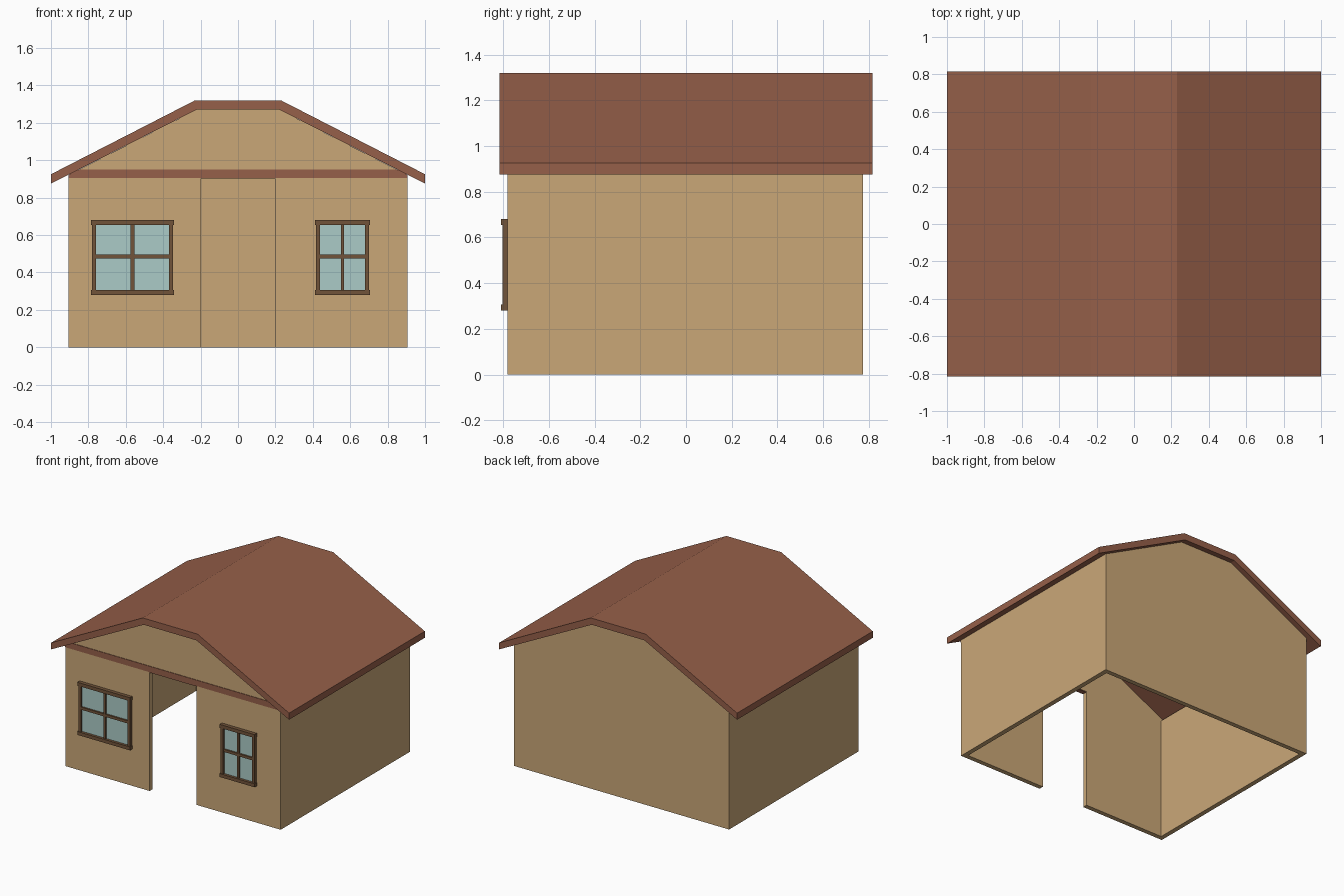
import bpy, bmesh

if "Cube" in bpy.data.objects:
    bpy.data.objects.remove(bpy.data.objects["Cube"])


def material(name, rgb):
    m = bpy.data.materials.new(name)
    # sRGB bytes to linear
    m.diffuse_color = [(c / 255) ** 2.2 for c in rgb] + [1]
    m.use_nodes = True
    m.node_tree.nodes["Principled BSDF"].inputs["Base Color"].default_value = m.diffuse_color
    return m


WALL = material("plaster", (201, 166, 119))
ROOF = material("roof_red", (149, 96, 75))
WOOD = material("window_wood", (112, 84, 60))
GLASS = material("window_glass", (170, 202, 198))


def prism(name, profile, y0, y1, mat):
    """Extrude an x-z outline from y0 to y1."""
    bm = bmesh.new()
    face = bm.faces.new([bm.verts.new((x, y0, z)) for x, z in profile])
    ext = bmesh.ops.extrude_face_region(bm, geom=[face], use_keep_orig=True)
    verts = [v for v in ext["geom"] if isinstance(v, bmesh.types.BMVert)]
    bmesh.ops.translate(bm, verts=verts, vec=(0, y1 - y0, 0))
    bmesh.ops.recalc_face_normals(bm, faces=bm.faces)
    mesh = bpy.data.meshes.new(name)
    bm.to_mesh(mesh)
    bm.free()
    mesh.materials.append(mat)
    ob = bpy.data.objects.new(name, mesh)
    bpy.context.collection.objects.link(ob)
    return ob


def box(name, x0, x1, y0, y1, z0, z1, mat):
    return prism(name, [(x0, z0), (x1, z0), (x1, z1), (x0, z1)], y0, y1, mat)


def mirrored(half):
    """Complete a right-hand outline with its mirror image."""
    return half + [(-x, z) for x, z in reversed(half)]


FRONT, BACK, SIDE, T = -0.78, 0.775, 0.905, 0.035
DOOR_X, DOOR_Z, EAVE = 0.197, 0.905, 0.922

# Roof shell with flat ridge
outer = [(-1, 0.925), (-0.23, 1.32), (0.23, 1.32), (1, 0.925)]
inner = [(1, 0.875), (0.222, 1.27), (-0.222, 1.27), (-1, 0.875)]
prism("roof", outer + inner, -0.815, 0.815, ROOF)

# Gable walls, the front one with a doorway
gable = [(SIDE, 0), (SIDE, EAVE), (0.222, 1.27)]
prism("back_wall", mirrored(gable), BACK - T, BACK, WALL)
prism("front_wall", mirrored([(DOOR_X, DOOR_Z), (DOOR_X, 0)] + gable),
      FRONT, FRONT + T, WALL)

# Side walls
for name, s in (("left_wall", -1), ("right_wall", 1)):
    xs = sorted((s * SIDE, s * (SIDE - T)))
    box(name, *xs, FRONT + T, BACK - T, 0, EAVE, WALL)

# Trim board across the front gable, and the door head below it
prism("gable_trim", mirrored([(SIDE, 0.905), (SIDE, EAVE), (0.852, 0.95)]),
      FRONT - 0.004, FRONT + 0.01, ROOF)
box("door_head", -DOOR_X, DOOR_X, FRONT - 0.004, FRONT + T - 0.003,
    DOOR_Z - 0.003, DOOR_Z + 0.01, ROOF)


def window(name, x0, x1, z0=0.28, z1=0.68):
    y, mid_x, mid_z = -0.803, (x0 + x1) / 2, (z0 + z1) / 2 + 0.005
    box(name + "_glass", x0 + 0.015, x1 - 0.015, FRONT - 0.008, FRONT + 0.002,
        z0 + 0.02, z1 - 0.02, GLASS)
    # Sill and head
    box(name + "_sill", x0, x1, -0.808, FRONT, z0, z0 + 0.026, WOOD)
    box(name + "_head", x0, x1, -0.808, FRONT, z1 - 0.026, z1, WOOD)
    # Jambs
    box(name + "_left_jamb", x0 + 0.005, x0 + 0.026, y, FRONT, z0 + 0.026, z1 - 0.026, WOOD)
    box(name + "_right_jamb", x1 - 0.026, x1 - 0.005, y, FRONT, z0 + 0.026, z1 - 0.026, WOOD)
    # Glazing bars
    w = 0.01 if x1 - x0 > 0.35 else 0.008
    box(name + "_upright_bar", mid_x - w, mid_x + w, y + 0.004, FRONT, z0 + 0.026, z1 - 0.026, WOOD)
    box(name + "_cross_bar", x0 + 0.026, x1 - 0.026, y + 0.003, FRONT, mid_z - 0.01, mid_z + 0.01, WOOD)


window("left_window", -0.785, -0.342)
window("right_window", 0.412, 0.705)
